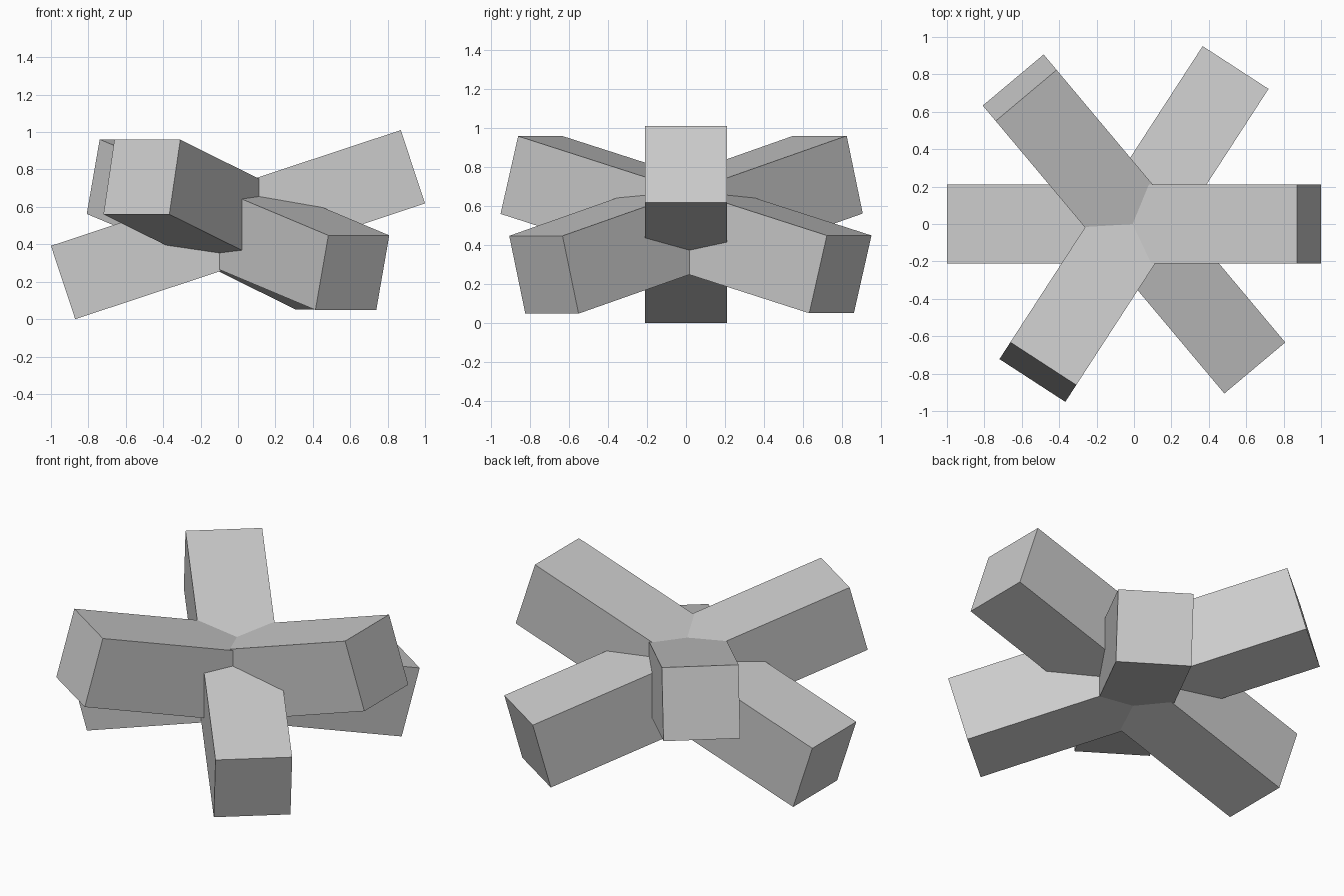
import bpy
from math import radians

if "Cube" in bpy.data.objects:
    bpy.data.objects.remove(bpy.data.objects["Cube"])

CENTRE_Z = 0.505


def beam(name, azimuth, tilt, length, width, height):
    """Box through the centre; its raised end points towards azimuth."""
    bpy.ops.mesh.primitive_cube_add(size=1, location=(0, 0, CENTRE_Z))
    ob = bpy.context.object
    ob.name = name
    ob.scale = (length, width, height)
    ob.rotation_euler = (0, radians(-tilt), radians(azimuth))
    return ob


# Three square beams crossing at their middles, each tilted up at one end
beam("cross_beam", 0, 18.3, 1.97, 0.423, 0.413)
beam("front_left_beam", 237, 15.1, 1.955, 0.42, 0.413)
beam("back_left_beam", 130, 15.1, 1.97, 0.425, 0.413)
